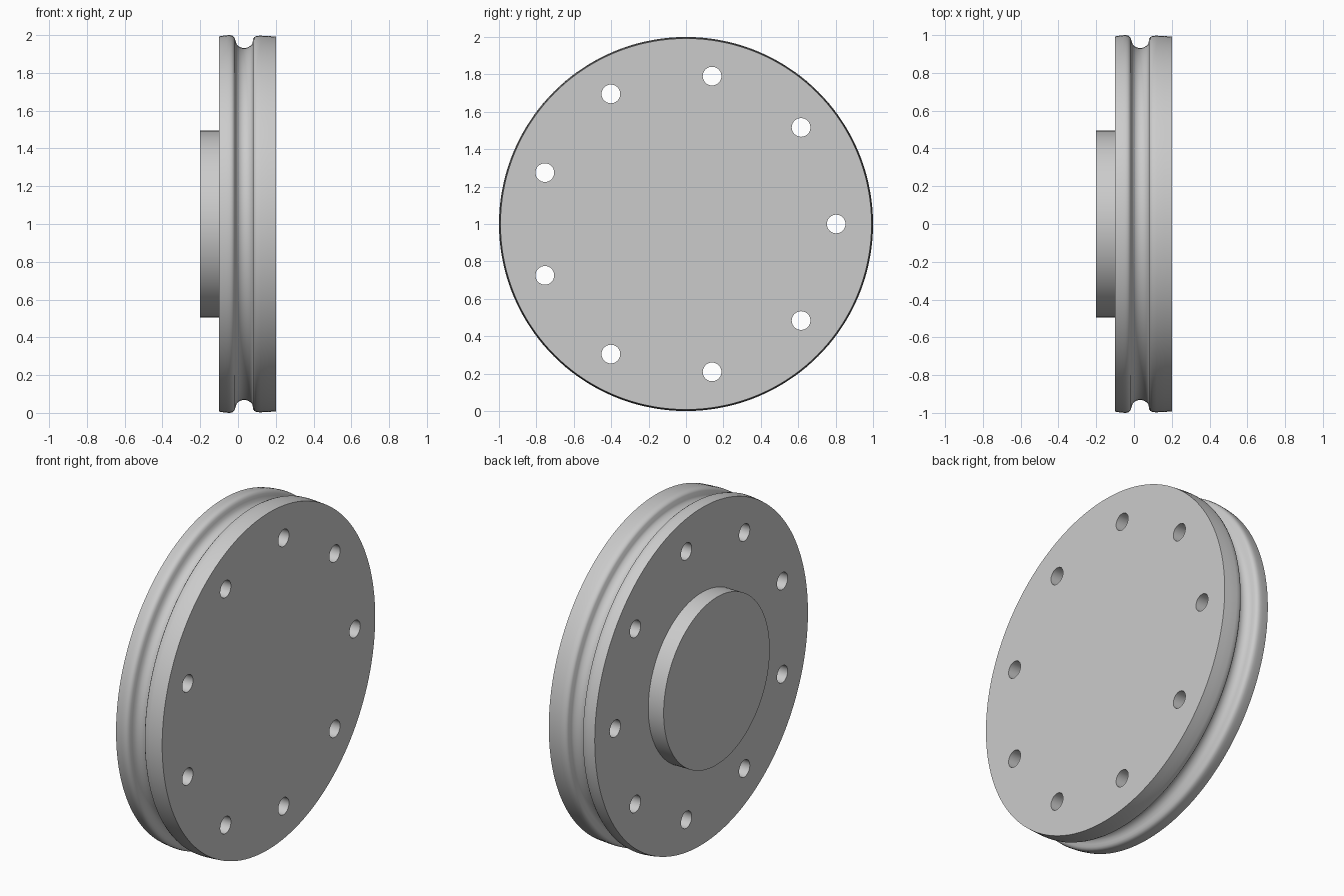
import bpy
import bmesh
from math import cos, sin, tau, radians
from mathutils import Matrix, Vector

cube = bpy.data.objects.get("Cube")
if cube:
    bpy.data.objects.remove(cube, do_unlink=True)

CENTRE = Vector((0, 0, 1))
SEGMENTS = 144
HOLES = 9

grey = bpy.data.materials.new("light_grey")
grey.use_nodes = True
colour = (0.6, 0.6, 0.6, 1)
grey.diffuse_color = colour
grey.node_tree.nodes["Principled BSDF"].inputs["Base Color"].default_value = colour


def add_object(name, bm):
    bmesh.ops.recalc_face_normals(bm, faces=bm.faces)
    mesh = bpy.data.meshes.new(name)
    bm.to_mesh(mesh)
    bm.free()
    mesh.materials.append(grey)
    obj = bpy.data.objects.new(name, mesh)
    bpy.context.collection.objects.link(obj)
    return obj


def select_only(obj):
    bpy.ops.object.select_all(action="DESELECT")
    obj.select_set(True)
    bpy.context.view_layer.objects.active = obj


def revolve(name, profile):
    """Turn (x, radius) points about the wheel axis and cap both ends."""
    bm = bmesh.new()
    rings = [[bm.verts.new(CENTRE + Vector((x, r * cos(tau * i / SEGMENTS),
                                            r * sin(tau * i / SEGMENTS))))
              for i in range(SEGMENTS)] for x, r in profile]
    for a, b in zip(rings, rings[1:]):
        for i in range(SEGMENTS):
            j = (i + 1) % SEGMENTS
            bm.faces.new((a[i], a[j], b[j], b[i]))
    bm.faces.new(rings[0])
    bm.faces.new(rings[-1])
    return add_object(name, bm)


# Wheel disc with a rounded groove round its rim
disc = revolve("grooved_disc", [
    (-0.1, 0.993), (-0.085, 0.996), (-0.06, 0.999), (-0.045, 1.0),
    (-0.032, 0.998), (-0.023, 0.992), (-0.017, 0.982), (-0.013, 0.968),
    (-0.007, 0.952), (0.003, 0.941), (0.016, 0.934), (0.03, 0.931),
    (0.045, 0.933), (0.058, 0.938), (0.07, 0.947), (0.077, 0.957),
    (0.08, 0.982), (0.088, 0.991), (0.1, 0.996), (0.12, 0.997),
    (0.16, 0.995), (0.2, 0.992)])

# Raised hub on one side
hub = revolve("hub", [(-0.2, 0.494), (-0.1, 0.494)])

# Ring of bolt holes, cut right through
bm = bmesh.new()
for i in range(HOLES):
    angle = tau * i / HOLES
    spot = CENTRE + Vector((0.05, 0.803 * cos(angle), 0.803 * sin(angle)))
    bmesh.ops.create_cone(bm, cap_ends=True, segments=32, radius1=0.05,
                          radius2=0.05, depth=0.5,
                          matrix=Matrix.Translation(spot) @ Matrix.Rotation(tau / 4, 4, "Y"))
cutter = add_object("hole_cutter", bm)
cutter.hide_render = True
cut = disc.modifiers.new("bolt_holes", "BOOLEAN")
cut.operation = "DIFFERENCE"
cut.solver = "EXACT"
cut.object = cutter
select_only(disc)
bpy.ops.object.modifier_apply(modifier=cut.name)
bpy.data.objects.remove(cutter, do_unlink=True)

# Smooth round walls, crisp flat sides
for obj in (disc, hub):
    select_only(obj)
    bpy.ops.object.shade_smooth_by_angle(angle=radians(35))
